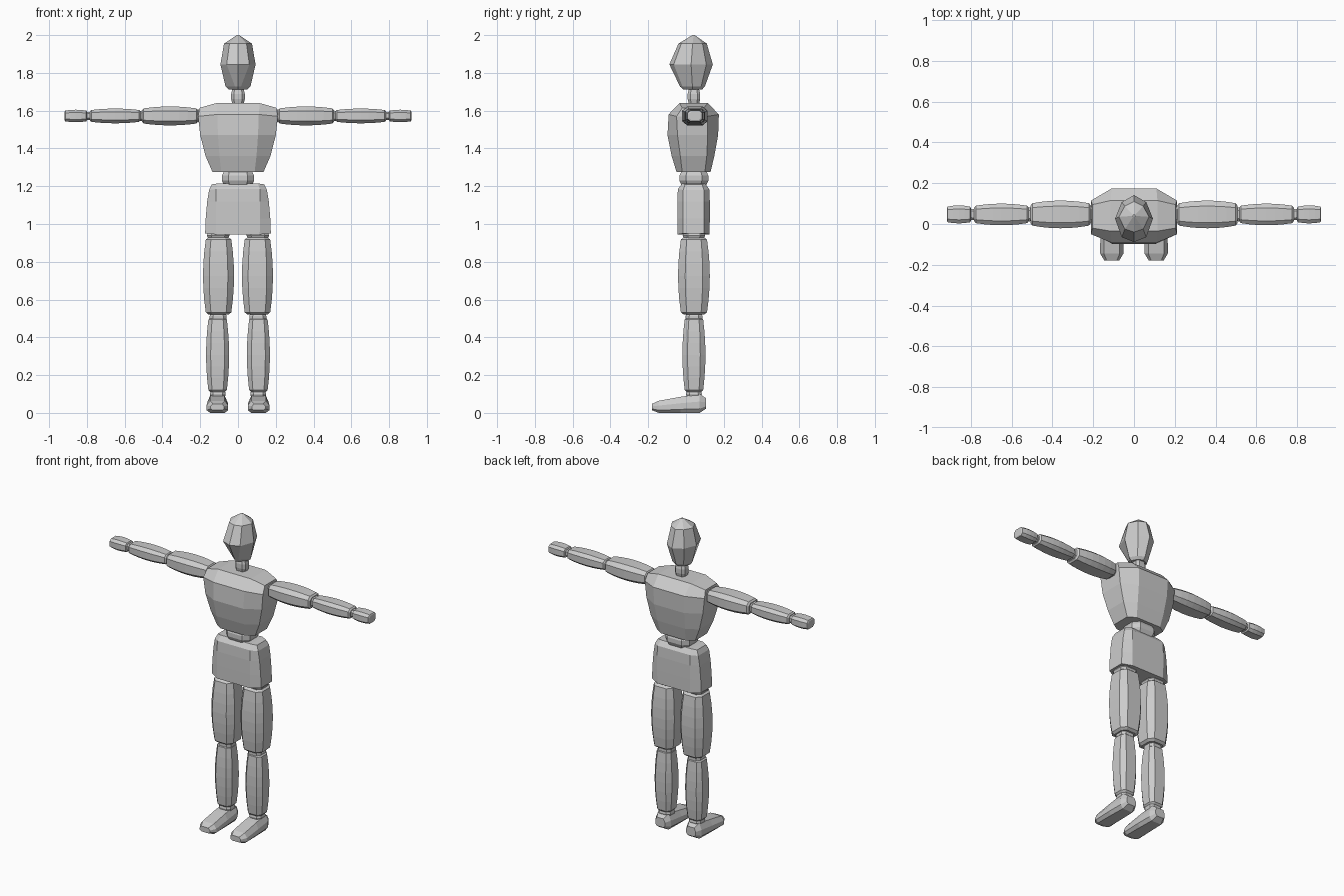
import bpy, bmesh
from mathutils import Vector

if "Cube" in bpy.data.objects:
    bpy.data.objects.remove(bpy.data.objects["Cube"])

grey = bpy.data.materials.new("mannequin_grey")
grey.diffuse_color = (0.6, 0.6, 0.6, 1)
grey.use_nodes = True
grey.node_tree.nodes["Principled BSDF"].inputs["Base Color"].default_value = grey.diffuse_color
Y0 = 0.042           # depth of the body axis
LEG_X = 0.105
ARM_Z = 1.572


def octagon(hw, panel, yf, yfs, ybs, yb):
    """Symmetric eight-sided section: flat front and back panels, slanted corners."""
    return [(-panel, yf), (panel, yf), (hw, yfs), (hw, ybs),
            (panel, yb), (-panel, yb), (-hw, ybs), (-hw, yfs)]


def even(a, b, fa=0.6, fb=0.55):
    return octagon(a, a * fa, -b, -b * fb, b * fb, b)


def loft(name, rings, mirror=False):
    """Skin a stack of eight-point rings and close both ends."""
    bm = bmesh.new()
    vs = [[bm.verts.new(p) for p in r] for r in rings]
    for lo, hi in zip(vs, vs[1:]):
        for i in range(8):
            j = (i + 1) % 8
            bm.faces.new((lo[i], lo[j], hi[j], hi[i]))
    for end in (vs[0], vs[-1]):
        for quad in ((0, 1, 4, 5), (1, 2, 3, 4), (5, 6, 7, 0)):
            bm.faces.new([end[i] for i in quad])
    bmesh.ops.recalc_face_normals(bm, faces=bm.faces)
    me = bpy.data.meshes.new(name)
    bm.to_mesh(me)
    bm.free()
    me.materials.append(grey)
    ob = bpy.data.objects.new(name, me)
    bpy.context.collection.objects.link(ob)
    if mirror:
        ob.modifiers.new("mirror", 'MIRROR').use_axis[0] = True
    return ob


def bulge(a, b, taper, n=7):
    """(t, section) pairs for a limb that swells in the middle, with chamfered ends."""
    out = [(0, even(a * taper * 0.8, b * taper * 0.8))]
    for i in range(n):
        t = 0.03 + 0.94 * i / (n - 1)
        k = 1 - (1 - taper) * (2 * t - 1) ** 2
        out.append((t, even(a * k, b * k)))
    out.append((1, even(a * taper * 0.8, b * taper * 0.8)))
    return out


def upright(name, x, z0, z1, a, b, taper=0.8, n=7, y=Y0):
    rings = [[(x + u, y + v, z0 + (z1 - z0) * t) for u, v in s]
             for t, s in bulge(a, b, taper, n)]
    return loft(name, rings, mirror=x != 0)


def sideways(name, x0, x1, a, b, taper=0.8, n=7, y=0.047):
    rings = [[(x0 + (x1 - x0) * t, y + u, ARM_Z + v) for u, v in s]
             for t, s in bulge(a, b, taper, n)]
    return loft(name, rings, mirror=True)


# Head: pointed crown, wide brow, narrow jaw, ridge down the middle
# (z, half width, front half width, front y, back half width, back y)
head = []
for z, w, fw, yf, bw, yb in ((1.712, .050, .012, -.015, .030, .085),
                             (1.728, .066, .016, -.032, .040, .100),
                             (1.845, .093, .060, -.088, .060, .142),
                             (1.955, .074, .045, -.040, .045, .110),
                             (2.000, .006, .004, .034, .004, .046)):
    mid = yf + (yb - yf) * 0.5
    head.append([(0, yf, z), (fw, yf + (mid - yf) * .2, z), (w, mid, z),
                 (bw, yb - (yb - mid) * .3, z), (0, yb, z),
                 (-bw, yb - (yb - mid) * .3, z), (-w, mid, z),
                 (-fw, yf + (mid - yf) * .2, z)])
loft("head", head)
upright("neck", 0, 1.63, 1.72, .037, .034, .75, 4)

# Chest: (z, side z, half width, panel, front, front side, back side, back)
chest = [(1.275, 1.275, .135, .088, -.050, -.020, .100, .130),
         (1.360, 1.360, .172, .098, -.076, -.030, .110, .150),
         (1.470, 1.470, .200, .106, -.098, -.045, .115, .170),
         (1.580, 1.570, .211, .110, -.092, -.050, .115, .174),
         (1.640, 1.615, .204, .115, -.035, -.020, .095, .115)]
# Hips: same layout, rounded in at the top
hips = [(.945, .950, .174, .115, -.045, -.015, .095, .125),
        (1.03, 1.03, .171, .116, -.046, -.015, .095, .126),
        (1.12, 1.12, .163, .116, -.046, -.015, .095, .126),
        (1.185, 1.18, .153, .116, -.043, -.015, .095, .123),
        (1.215, 1.21, .138, .105, -.020, -.005, .085, .100)]
for name, table in (("chest", chest), ("hips", hips)):
    loft(name, [[(x, y, zs if i in (2, 3, 6, 7) else z)
                 for i, (x, y) in enumerate(octagon(*dims))]
                for z, zs, *dims in table])
upright("waist", 0, 1.20, 1.285, .087, .078, .8, 4)

# Legs
upright("hip_joint", LEG_X, .92, .96, .060, .060, .85, 3)
upright("thigh", LEG_X - .002, .52, .93, .082, .084, .80)
upright("knee", LEG_X, .48, .53, .046, .046, .8, 4)
upright("shin", LEG_X + .003, .11, .505, .061, .061, .78)
upright("ankle", LEG_X + .002, .075, .125, .042, .042, .85, 3)

# Feet: sections from heel to toe (y, half width, bottom z, top z)
foot = []
for y, w, z0, z1 in ((.106, .034, .022, .078), (.072, .052, 0, .100),
                     (-.030, .056, 0, .085), (-.145, .057, 0, .064),
                     (-.180, .036, .014, .048)):
    h = z1 - z0
    foot.append([(LEG_X + .004 + u, y, v) for u, v in
                 octagon(w, w * .68, z0, z0 + h * .22, z0 + h * .6, z1)])
loft("foot", foot, mirror=True)

# Arms
sideways("shoulder_joint", .195, .225, .040, .034, .85, 3)
sideways("upper_arm", .212, .508, .068, .050, .78)
sideways("elbow", .495, .53, .034, .028, .85, 3)
sideways("forearm", .516, .784, .053, .039, .78)
sideways("wrist", .772, .812, .028, .022, .85, 3)
sideways("hand", .800, .918, .044, .033, .85, 5)
